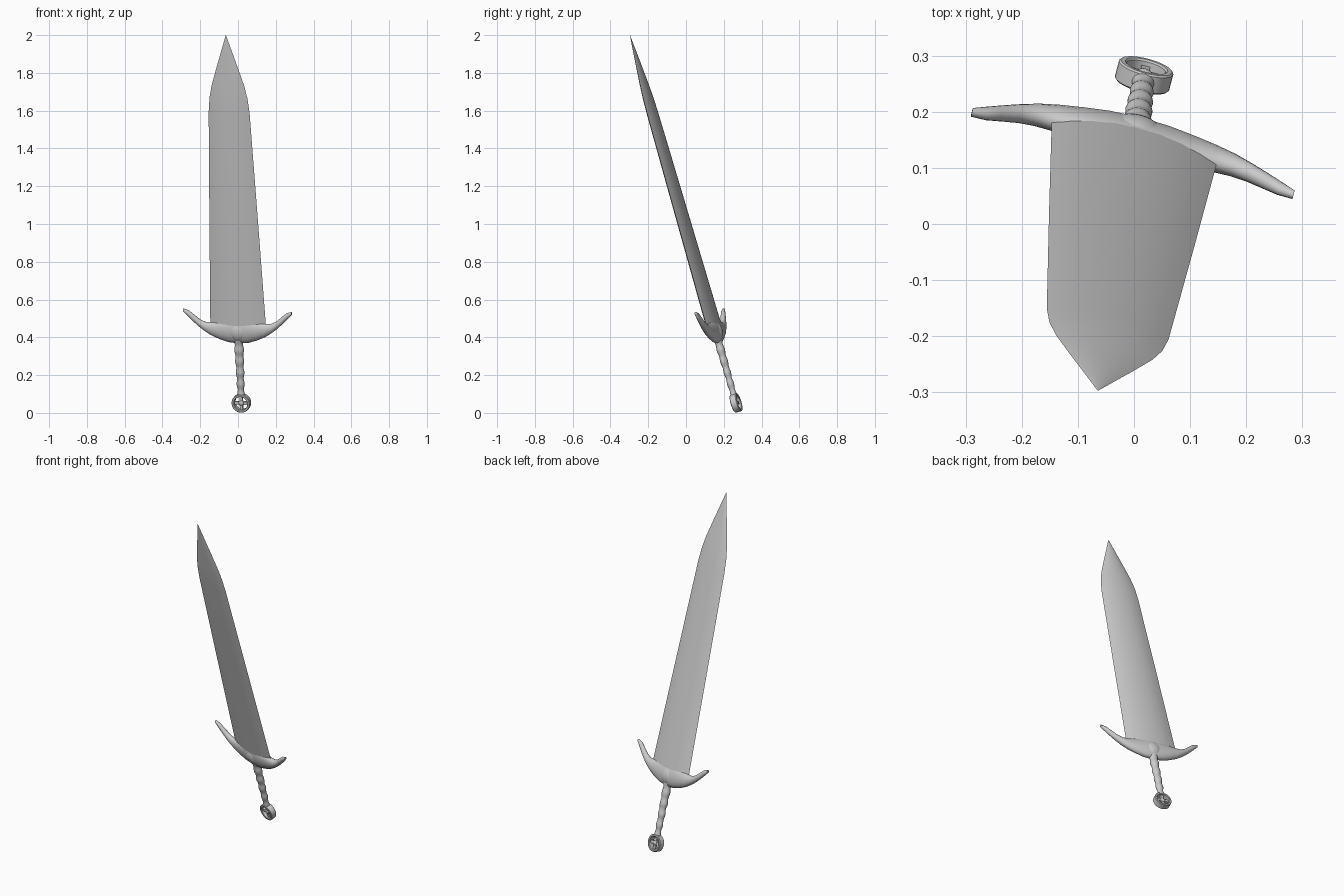
import bpy, bmesh, math
from mathutils import Vector, Matrix

if "Cube" in bpy.data.objects:
    bpy.data.objects.remove(bpy.data.objects["Cube"])

# Sword frame: X across the blade, Y through its thickness, Z from pommel to tip
A = Vector((-0.0406, -0.277, 0.960)).normalized()
W = Vector((0.969, -0.247, -0.034))
W = (W - A * W.dot(A)).normalized()
N = A.cross(W)
FRAME = Matrix.Translation((0.018, 0.265, 0.053)) @ Matrix((W, N, A)).transposed().to_4x4()
TAU = 2 * math.pi


def finish(name, bm, angle=35):
    bmesh.ops.recalc_face_normals(bm, faces=bm.faces)
    me = bpy.data.meshes.new(name)
    bm.to_mesh(me)
    bm.free()
    ob = bpy.data.objects.new(name, me)
    bpy.context.collection.objects.link(ob)
    ob.matrix_world = FRAME
    bpy.ops.object.select_all(action='DESELECT')
    ob.select_set(True)
    bpy.context.view_layer.objects.active = ob
    bpy.ops.object.shade_smooth_by_angle(angle=math.radians(angle))
    return ob


def loft(name, rings, closed=False, angle=35):
    bm = bmesh.new()
    vs = [[bm.verts.new(p) for p in r] for r in rings]
    pairs = list(zip(vs, vs[1:]))
    if closed:
        pairs.append((vs[-1], vs[0]))
    for a, b in pairs:
        n = len(a)
        for i in range(n):
            j = (i + 1) % n
            bm.faces.new((a[i], a[j], b[j], b[i]))
    if not closed:
        bm.faces.new(vs[0])
        bm.faces.new(vs[-1])
    return finish(name, bm, angle)


# Blade: rounded diamond section, tapering to a curved point
quarter = [(1, 0), (0.8, 0.4), (0.55, 0.74), (0.28, 0.94)]
half = quarter + [(0, 1)] + [(-x, y) for x, y in quarter[::-1]]
section = half + [(x, -y) for x, y in half[-2:0:-1]]
stations = [(0.40, 0.153, 0.028), (1.0, 0.133, 0.025), (1.60, 0.112, 0.021),
            (1.68, 0.104, 0.019), (1.75, 0.089, 0.016), (1.85, 0.058, 0.011),
            (1.94, 0.029, 0.006), (2.028, 0.0006, 0.0004)]
loft("blade", [[(x * w, y * t, s) for x, y in section] for s, w, t in stations], angle=40)

# Crossguard: (distance out, lower edge, upper edge, half thickness), mirrored
arm = [(0, 0.328, 0.468, 0.033), (0.055, 0.333, 0.462, 0.031), (0.10, 0.347, 0.451, 0.027),
       (0.145, 0.367, 0.441, 0.023), (0.18, 0.389, 0.441, 0.020), (0.21, 0.412, 0.455, 0.017),
       (0.245, 0.443, 0.484, 0.014), (0.268, 0.466, 0.503, 0.012), (0.296, 0.495, 0.511, 0.008)]
full = [(-u, a, b, t) for u, a, b, t in arm[:0:-1]] + arm
loft("crossguard", [[(u, t * math.cos(TAU * i / 16), (a + b) / 2 + (b - a) / 2 * math.sin(TAU * i / 16))
                     for i in range(16)] for u, a, b, t in full], angle=50)

# Oval boss on both faces of the guard
bm = bmesh.new()
bmesh.ops.create_uvsphere(bm, u_segments=32, v_segments=16, radius=1)
bmesh.ops.transform(bm, matrix=Matrix.Translation((0, 0, 0.393)) @ Matrix.Diagonal((0.056, 0.038, 0.056, 1)),
                    verts=bm.verts)
finish("guard_boss", bm)

# Grip: rippled handle, thicker toward the guard
rings = []
for k in range(41):
    f = k / 40
    r = 0.018 + 0.007 * f + 0.0022 * math.cos(TAU * 5 * f)
    rings.append([(r * math.cos(TAU * i / 20), 0.85 * r * math.sin(TAU * i / 20), 0.042 + 0.31 * f)
                  for i in range(20)])
loft("grip", rings, angle=60)

# Pommel: ring facing front and back
profile = [(0.036, -0.015), (0.039, -0.018), (0.047, -0.018), (0.050, -0.015),
           (0.050, 0.015), (0.047, 0.018), (0.039, 0.018), (0.036, 0.015)]
loft("pommel_ring", [[(r * math.cos(TAU * i / 32), y, r * math.sin(TAU * i / 32)) for r, y in profile]
                     for i in range(32)], closed=True)

# Pommel cross and hub inside the ring
for i in range(2):
    bm = bmesh.new()
    bmesh.ops.create_cube(bm, size=1)
    bmesh.ops.transform(bm, matrix=Matrix.Rotation(i * math.pi / 2, 4, 'Y') @ Matrix.Diagonal((0.076, 0.014, 0.016, 1)),
                        verts=bm.verts)
    finish("pommel_spoke", bm)
bm = bmesh.new()
bmesh.ops.create_uvsphere(bm, u_segments=20, v_segments=10, radius=1)
bmesh.ops.transform(bm, matrix=Matrix.Diagonal((0.016, 0.012, 0.016, 1)), verts=bm.verts)
finish("pommel_hub", bm)
